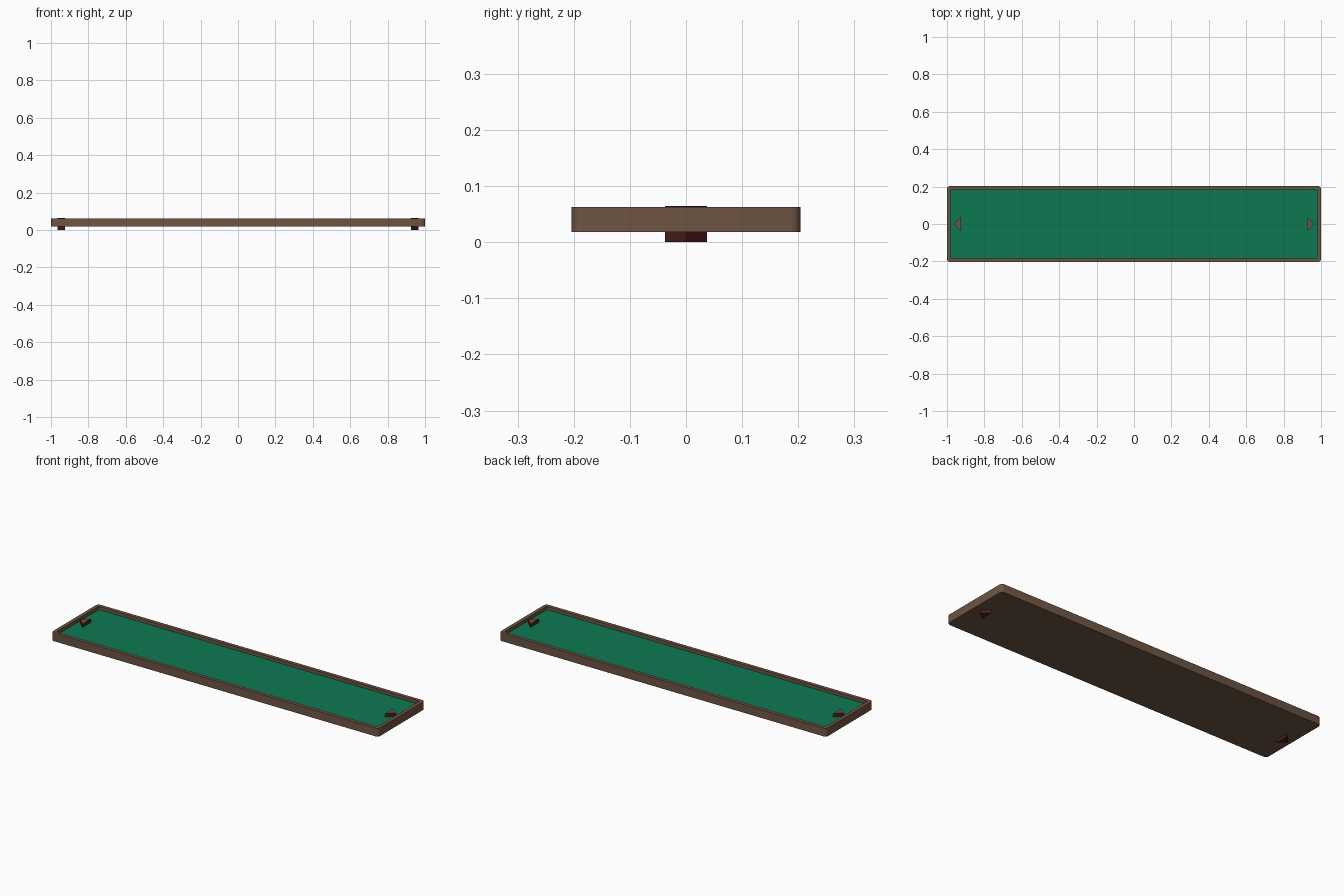
import bpy, bmesh, math

if "Cube" in bpy.data.objects:
    bpy.data.objects.remove(bpy.data.objects["Cube"])


def material(name, rgb):
    m = bpy.data.materials.new(name)
    m.use_nodes = True
    m.diffuse_color = (*rgb, 1)
    m.node_tree.nodes["Principled BSDF"].inputs["Base Color"].default_value = (*rgb, 1)
    return m


wood = material("brown wood", (0.155, 0.09, 0.057))
felt = material("green felt", (0.004, 0.19, 0.085))
red = material("dark red", (0.075, 0.012, 0.012))


def rounded_rect(hx, hy, r, steps=4):
    """Counter-clockwise outline of a rectangle with rounded corners."""
    pts = []
    for i, (sx, sy) in enumerate(((1, 1), (-1, 1), (-1, -1), (1, -1))):
        for k in range(steps + 1):
            a = math.pi / 2 * (i + k / steps)
            pts.append((sx * (hx - r) + r * math.cos(a), sy * (hy - r) + r * math.sin(a)))
    return pts


def finish(bm, name, mats):
    bmesh.ops.recalc_face_normals(bm, faces=bm.faces)
    mesh = bpy.data.meshes.new(name)
    bm.to_mesh(mesh)
    bm.free()
    for m in mats:
        mesh.materials.append(m)
    ob = bpy.data.objects.new(name, mesh)
    bpy.context.collection.objects.link(ob)
    return ob


# Tray: outer wall, flat rim, inner wall and felt floor as stacked loops
HX, HY, BOTTOM, TOP, FLOOR, RIM = 1.0, 0.204, 0.018, 0.063, 0.045, 0.02
bm = bmesh.new()
outer = rounded_rect(HX, HY, 0.018)
inner = rounded_rect(HX - RIM, HY - RIM, 0.004)
loops = [[bm.verts.new((x, y, z)) for x, y in outline]
         for outline, z in ((outer, BOTTOM), (outer, TOP), (inner, TOP), (inner, FLOOR))]
for a, b in zip(loops, loops[1:]):
    for i in range(len(a)):
        j = (i + 1) % len(a)
        bm.faces.new((a[i], a[j], b[j], b[i]))
bm.faces.new(loops[0])
bm.faces.new(loops[-1]).material_index = 1
tray = finish(bm, "tray", [wood, felt])
bpy.context.view_layer.objects.active = tray
tray.select_set(True)
bpy.ops.object.shade_smooth_by_angle(angle=math.radians(35))

# Triangular pegs through the tray, pointing towards the ends
for side, name in ((1, "left_peg"), (-1, "right_peg")):
    bm = bmesh.new()
    tri = [(0.925, -0.037), (0.965, 0), (0.925, 0.037)]
    low, high = [[bm.verts.new((side * x, y, z)) for x, y in tri] for z in (0, 0.065)]
    for i in range(3):
        j = (i + 1) % 3
        bm.faces.new((low[i], low[j], high[j], high[i]))
    bm.faces.new(low)
    bm.faces.new(high).material_index = 1
    finish(bm, name, [red, wood])
